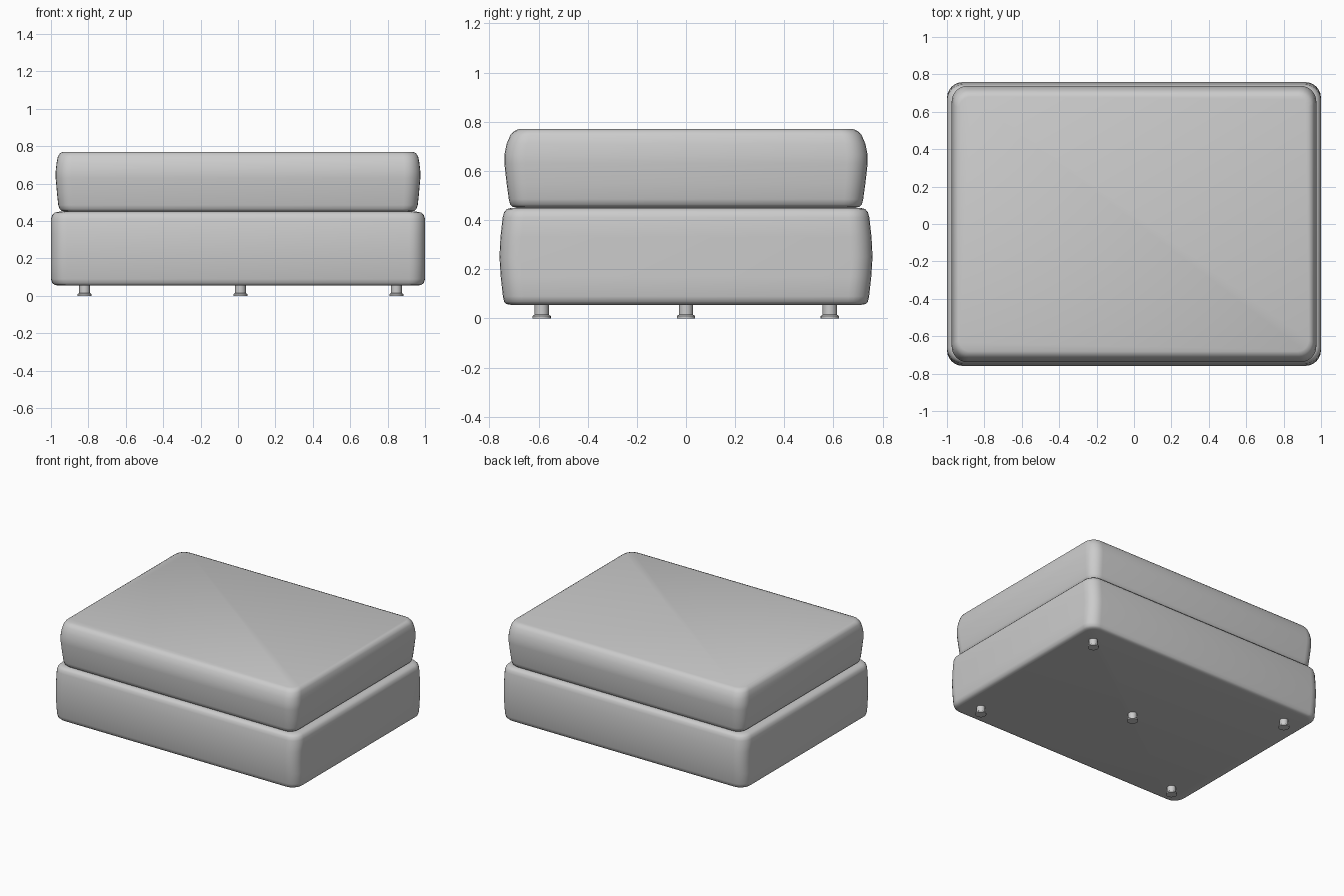
import bpy, bmesh, math

if "Cube" in bpy.data.objects:
    bpy.data.objects.remove(bpy.data.objects["Cube"])


def finish(name, bm, angle):
    bmesh.ops.recalc_face_normals(bm, faces=bm.faces)
    mesh = bpy.data.meshes.new(name)
    bm.to_mesh(mesh)
    bm.free()
    obj = bpy.data.objects.new(name, mesh)
    bpy.context.collection.objects.link(obj)
    bpy.ops.object.select_all(action='DESELECT')
    obj.select_set(True)
    bpy.context.view_layer.objects.active = obj
    bpy.ops.object.shade_smooth_by_angle(angle=math.radians(angle))
    return obj


def loft(name, rings, angle=40):
    """Skin a stack of closed point rings and cap both ends."""
    bm = bmesh.new()
    loops = [[bm.verts.new(p) for p in ring] for ring in rings]
    n = len(loops[0])
    for a, b in zip(loops, loops[1:]):
        for i in range(n):
            j = (i + 1) % n
            bm.faces.new((a[i], a[j], b[j], b[i]))
    bm.faces.new(loops[0][::-1])
    bm.faces.new(loops[-1])
    return finish(name, bm, angle)


def rounded_rect(hx, hy, z, r, seg=6):
    pts = []
    for k, (sx, sy) in enumerate([(1, 1), (-1, 1), (-1, -1), (1, -1)]):
        for i in range(seg + 1):
            a = math.pi / 2 * (k + i / seg)
            pts.append((sx * (hx - r) + r * math.cos(a),
                        sy * (hy - r) + r * math.sin(a), z))
    return pts


def cushion(name, profile, r_max):
    hx_max = max(p[0] for p in profile)
    return loft(name, [rounded_rect(hx, hy, z, r_max - (hx_max - hx) * 0.6)
                       for hx, hy, z in profile])


# Base: upholstered block, bulging front and back (half x, half y, z)
cushion("base", [
    (0.96, 0.712, 0.055), (0.98, 0.730, 0.058), (0.993, 0.740, 0.068),
    (1.0, 0.745, 0.09), (1.0, 0.754, 0.17), (1.0, 0.759, 0.25),
    (1.0, 0.755, 0.33), (1.0, 0.746, 0.41), (0.993, 0.740, 0.432),
    (0.98, 0.729, 0.445), (0.955, 0.708, 0.45)], 0.085)

# Mattress: slightly smaller, widest above the middle
cushion("mattress", [
    (0.925, 0.690, 0.45), (0.942, 0.706, 0.454), (0.954, 0.716, 0.464),
    (0.961, 0.721, 0.485), (0.968, 0.730, 0.55), (0.975, 0.739, 0.63),
    (0.975, 0.739, 0.665), (0.970, 0.730, 0.71), (0.963, 0.715, 0.745),
    (0.952, 0.700, 0.762), (0.935, 0.681, 0.77)], 0.085)

# Feet: short posts with a flared pad, at the corners and the centre
FOOT = [(0.037, 0.0), (0.037, 0.010), (0.029, 0.015), (0.029, 0.058)]
spots = [(x, y) for x in (-0.82, 0.847) for y in (-0.587, 0.585)] + [(0.013, 0)]
for k, (x, y) in enumerate(spots):
    rings = [[(x + r * math.cos(math.tau * i / 20),
               y + r * math.sin(math.tau * i / 20), z) for i in range(20)]
             for r, z in FOOT]
    loft(f"foot_{k + 1}", rings, 30)
